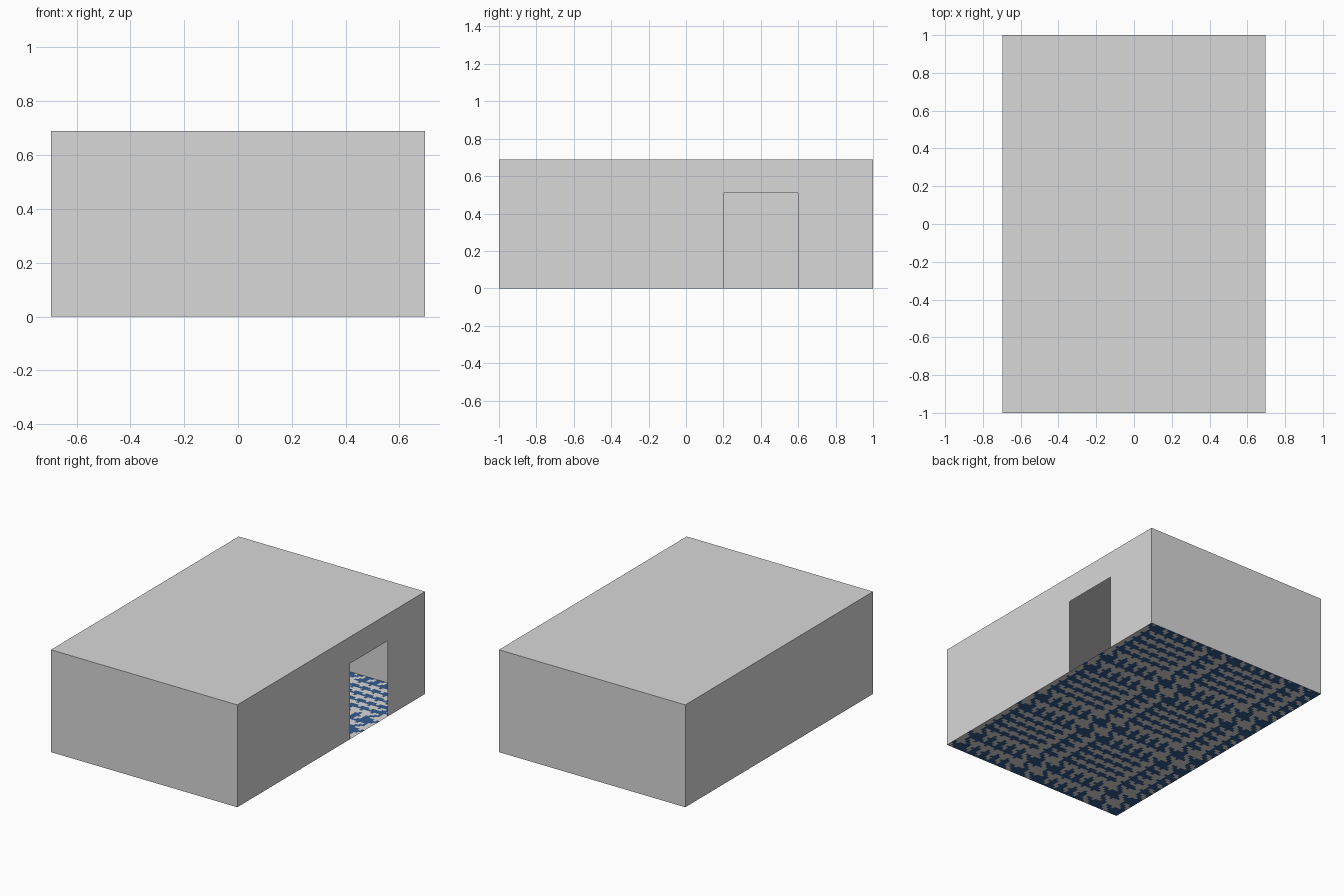
import bpy, bmesh

if "Cube" in bpy.data.objects:
    bpy.data.objects.remove(bpy.data.objects["Cube"])

W, L, H = 0.695, 1.0, 0.69          # half width, half length, height
DOOR_A, DOOR_B, DOOR_H = 0.2, 0.6, 0.51


def material(name, rgb):
    m = bpy.data.materials.new(name)
    m.diffuse_color = (*rgb, 1)
    m.use_nodes = True
    m.node_tree.nodes["Principled BSDF"].inputs["Base Color"].default_value = m.diffuse_color
    return m


grey = material("wall_grey", (0.69, 0.69, 0.69))
blue = material("carpet_blue", (0.036, 0.105, 0.28))
pale = material("carpet_pale", (0.70, 0.69, 0.67))


def add_object(name, bm, mats):
    mesh = bpy.data.meshes.new(name)
    bm.to_mesh(mesh)
    bm.free()
    for m in mats:
        mesh.materials.append(m)
    ob = bpy.data.objects.new(name, mesh)
    bpy.context.collection.objects.link(ob)
    return ob


def panel(name, points):
    """One thin flat sheet from its outline."""
    bm = bmesh.new()
    bm.faces.new([bm.verts.new(p) for p in points])
    return add_object(name, bm, [grey])


# Plain walls and ceiling
panel("front_wall", [(-W, -L, 0), (W, -L, 0), (W, -L, H), (-W, -L, H)])
panel("back_wall", [(W, L, 0), (-W, L, 0), (-W, L, H), (W, L, H)])
panel("left_wall", [(-W, L, 0), (-W, -L, 0), (-W, -L, H), (-W, L, H)])
panel("ceiling", [(-W, -L, H), (W, -L, H), (W, L, H), (-W, L, H)])

# Right wall as three sheets around the doorway
for name, y0, y1, z0 in (("right_wall_front", -L, DOOR_A, 0),
                         ("right_wall_over_door", DOOR_A, DOOR_B, DOOR_H),
                         ("right_wall_back", DOOR_B, L, 0)):
    panel(name, [(W, y0, z0), (W, y1, z0), (W, y1, H), (W, y0, H)])

# Woven carpet floor: blue and pale threads crossing in a diagonal twill
NX, NY = 70, 100


def thread_is_blue(k):
    k %= 32
    return k % 8 < 4 if k < 16 else k % 4 < 2


bm = bmesh.new()
grid = [[bm.verts.new((-W + 2 * W * i / NX, -L + 2 * L * j / NY, 0))
         for j in range(NY + 1)] for i in range(NX + 1)]
for i in range(NX):
    for j in range(NY):
        f = bm.faces.new((grid[i][j], grid[i][j + 1],
                          grid[i + 1][j + 1], grid[i + 1][j]))
        on_top = i if (i - j) % 4 < 2 else j
        f.material_index = 0 if thread_is_blue(on_top) else 1
add_object("carpet_floor", bm, [blue, pale])
